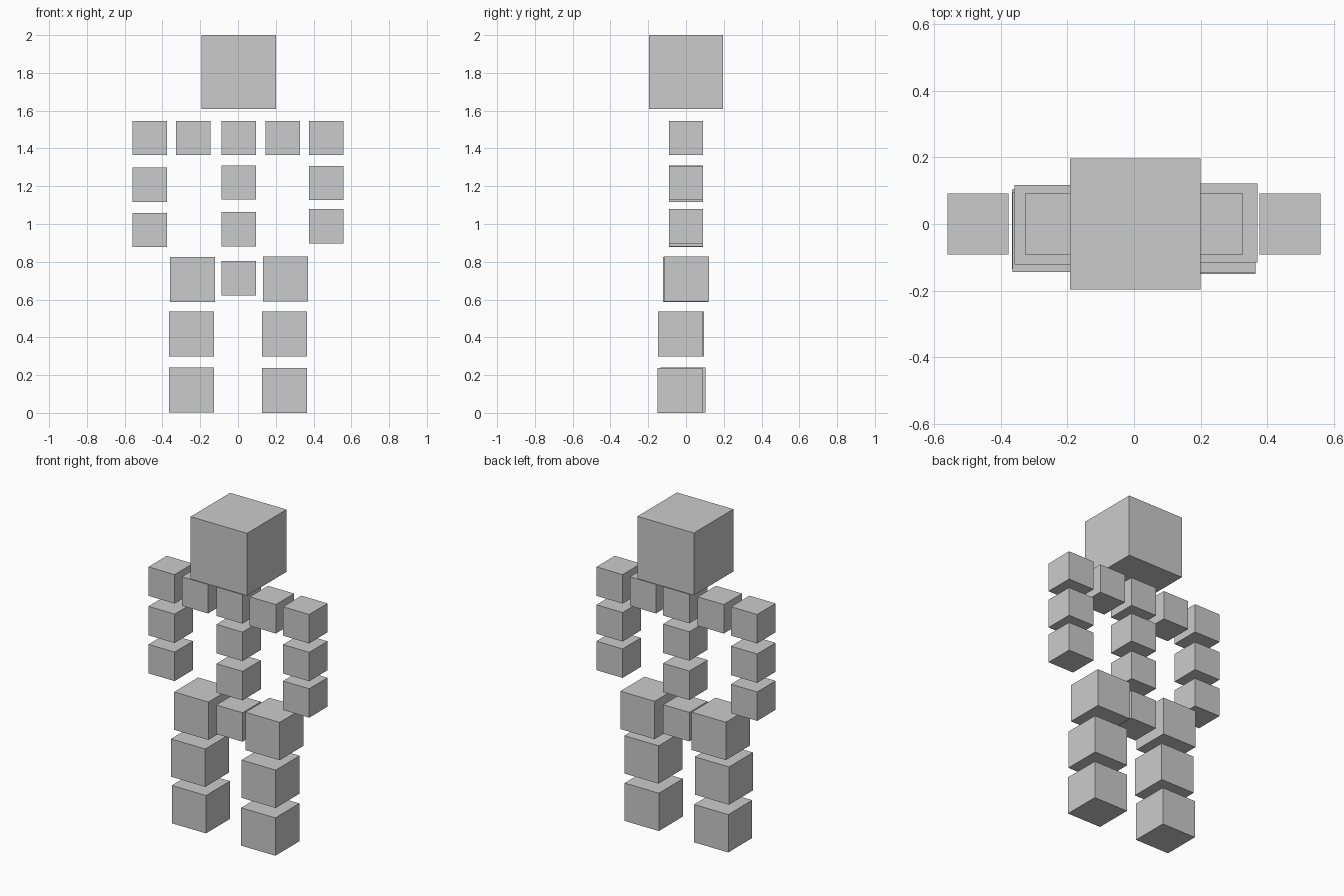
import bpy

if "Cube" in bpy.data.objects:
    bpy.data.objects.remove(bpy.data.objects["Cube"])

grey = bpy.data.materials.new("plain grey")
grey.diffuse_color = (0.6, 0.6, 0.6, 1)
grey.use_nodes = True
grey.node_tree.nodes["Principled BSDF"].inputs["Base Color"].default_value = grey.diffuse_color

HEAD, SMALL, LARGE = 0.392, 0.182, 0.238


def cube(name, size, x, y, z):
    bpy.ops.mesh.primitive_cube_add(size=size, location=(x, y, z))
    ob = bpy.context.object
    ob.name = name
    ob.data.materials.append(grey)


# Head
cube("head", HEAD, 0.004, 0, 2 - HEAD / 2)

# Spine, from neck base to pelvis
for name, z in (("chest", 1.455), ("belly", 1.22), ("waist", 0.973), ("pelvis", 0.713)):
    cube(name, SMALL, 0.004, 0, z)

# Shoulders and arms, the two arms hang at slightly different heights
for side, s, elbow_z, hand_z in (("left", -1, 1.207, 0.968), ("right", 1, 1.217, 0.988)):
    cube(side + "_shoulder", SMALL, s * 0.236, 0, 1.455)
    cube(side + "_upper_arm", SMALL, s * 0.468, 0, 1.455)
    cube(side + "_forearm", SMALL, s * 0.468, 0, elbow_z)
    cube(side + "_hand", SMALL, s * 0.468, 0, hand_z)

# Legs, each with slightly loose blocks
cube("left_thigh", LARGE, -0.240, -0.002, 0.706)
cube("right_thigh", LARGE, 0.252, 0.003, 0.708)
cube("left_shin", LARGE, -0.246, -0.025, 0.418)
cube("right_shin", LARGE, 0.246, -0.028, 0.418)
cube("left_foot", LARGE, -0.247, -0.016, 0.122)
cube("right_foot", LARGE, 0.246, -0.031, LARGE / 2)
